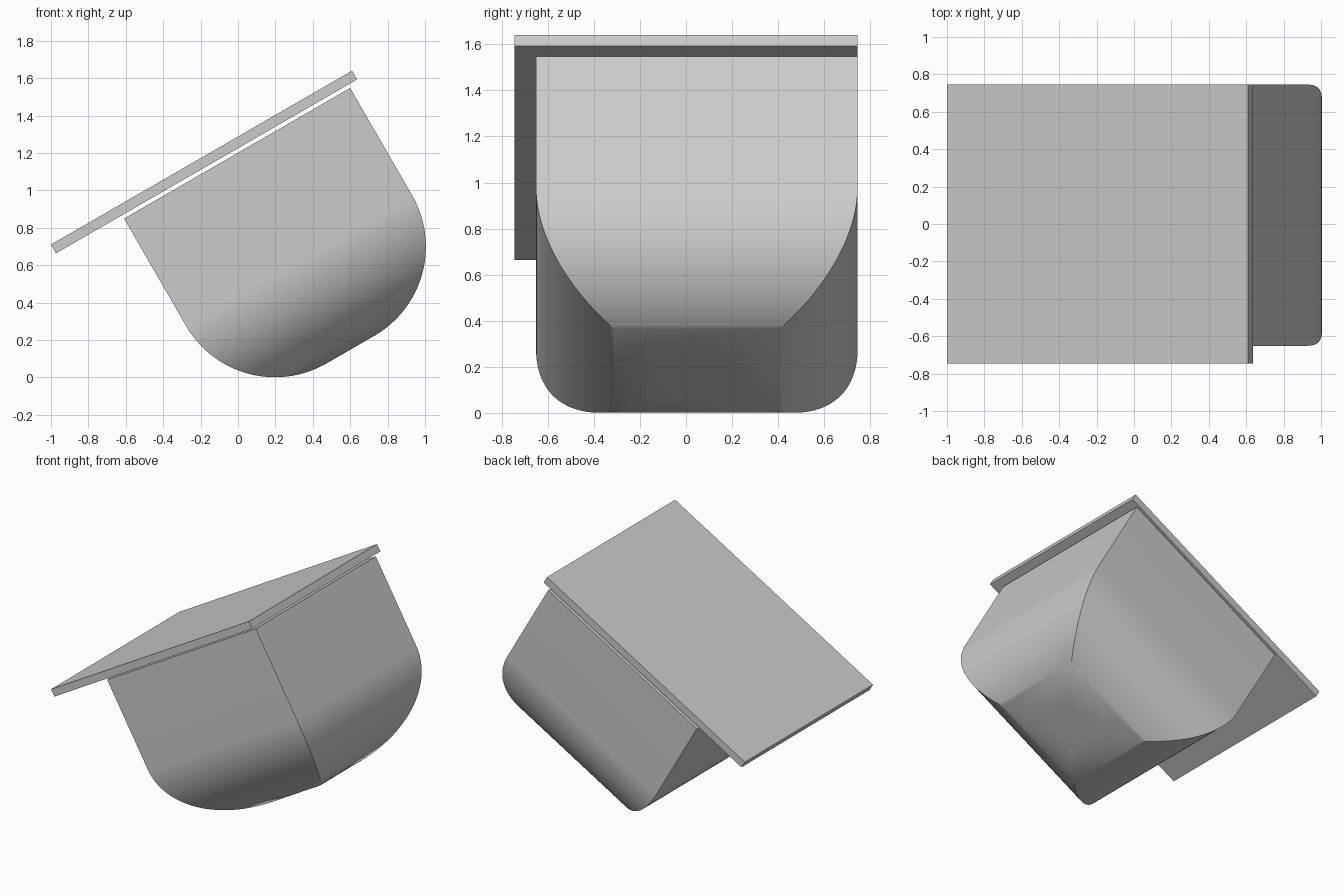
import bpy, bmesh, math

cube = bpy.data.objects.get("Cube")
if cube:
    bpy.data.objects.remove(cube, do_unlink=True)

TILT = math.radians(-30)

grey = bpy.data.materials.new("plain grey")
grey.use_nodes = True
colour = (0.6, 0.6, 0.6, 1)
grey.diffuse_color = colour
grey.node_tree.nodes["Principled BSDF"].inputs["Base Color"].default_value = colour


def stack_squares(name, cx, cy, rings):
    """Loft square rings (half_x, half_y, z) into a closed solid, then tilt it."""
    bm = bmesh.new()
    loops = [[bm.verts.new((cx + sx * hx, cy + sy * hy, z))
              for sx, sy in ((-1, -1), (1, -1), (1, 1), (-1, 1))]
             for hx, hy, z in rings]
    for low, high in zip(loops, loops[1:]):
        for i in range(4):
            j = (i + 1) % 4
            bm.faces.new((low[i], low[j], high[j], high[i]))
    bm.faces.new(loops[0][::-1])
    bm.faces.new(loops[-1])
    bmesh.ops.recalc_face_normals(bm, faces=bm.faces)
    mesh = bpy.data.meshes.new(name)
    bm.to_mesh(mesh)
    bm.free()
    mesh.materials.append(grey)
    obj = bpy.data.objects.new(name, mesh)
    bpy.context.collection.objects.link(obj)
    obj.rotation_euler.y = TILT
    return obj


# Square tub whose walls curve in to a small flat bottom
half, radius, bottom, top = 0.698, 0.55, -0.172, 1.04
steps = 40
rings = []
for i in range(steps + 1):
    a = math.pi / 2 * i / steps
    s = half - radius + radius * math.sin(a)
    rings.append((s, s, bottom + radius * (1 - math.cos(a))))
rings.append((half, half, top))
tub = stack_squares("tub", 0.595, 0.047, rings)

# Flat lid floating just above the tub and overhanging it
lid = stack_squares("lid", 0.4185, 0, [(0.9295, 0.745, 1.061), (0.9295, 0.745, 1.115)])

# Smooth the curved walls, keeping the corner creases sharp
bpy.ops.object.select_all(action="DESELECT")
tub.select_set(True)
bpy.context.view_layer.objects.active = tub
bpy.ops.object.shade_smooth_by_angle(angle=math.radians(30))
